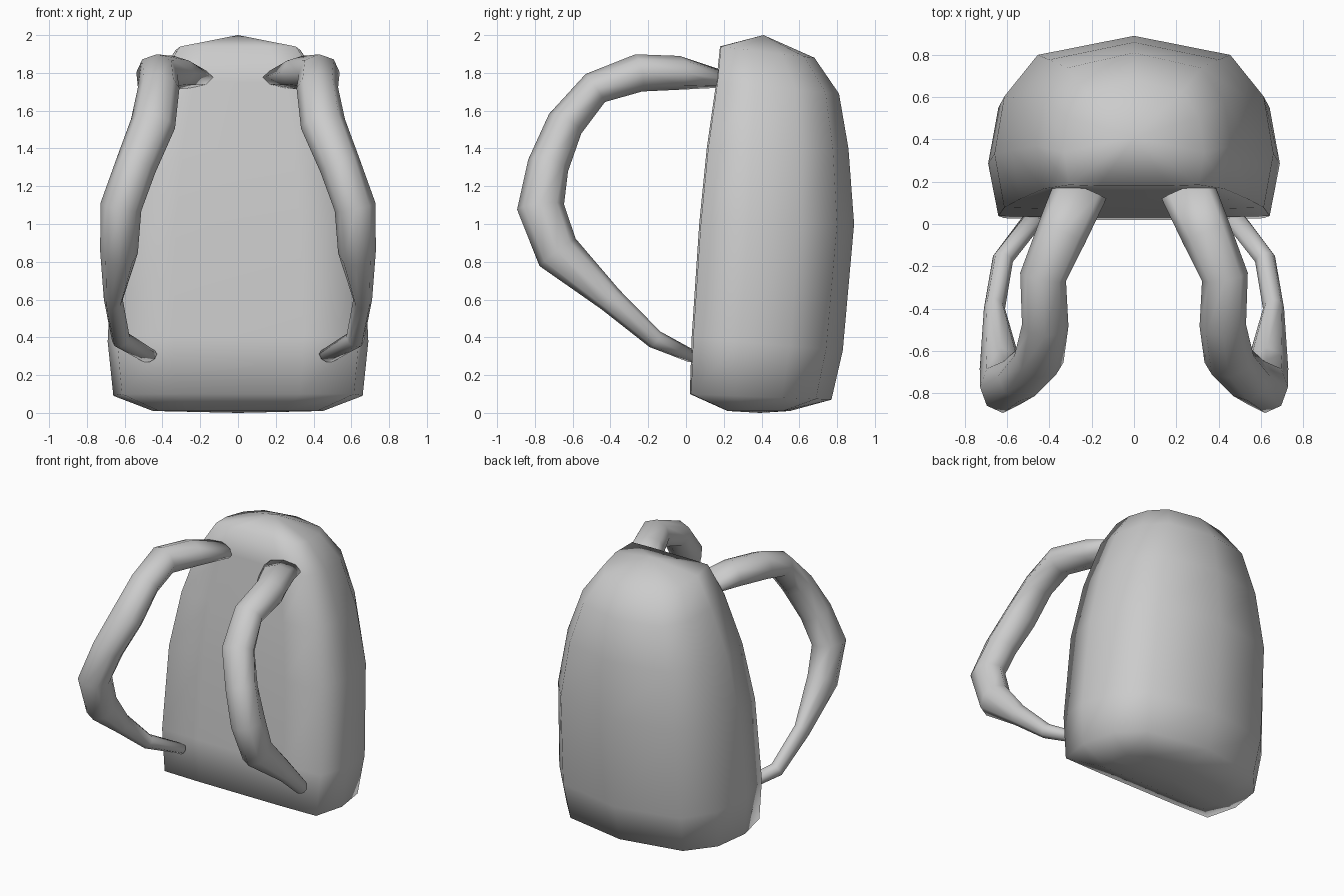
import bpy, bmesh, math
from mathutils import Vector

cube = bpy.data.objects.get("Cube")
if cube:
    bpy.data.objects.remove(cube)

grey = bpy.data.materials.new("plain grey")
grey.use_nodes = True
grey.diffuse_color = (0.6, 0.6, 0.6, 1)
grey.node_tree.nodes["Principled BSDF"].inputs["Base Color"].default_value = (0.6, 0.6, 0.6, 1)


def loft(name, rings, start=None, end=None):
    """Skin a list of closed rings; close the ends with a fan point or a flat cap."""
    bm = bmesh.new()
    loops = [[bm.verts.new(p) for p in ring] for ring in rings]
    n = len(loops[0])
    for a, b in zip(loops, loops[1:]):
        for i in range(n):
            j = (i + 1) % n
            bm.faces.new((a[i], a[j], b[j], b[i]))
    for loop, tip in ((loops[0], start), (loops[-1], end)):
        if tip is None:
            bm.faces.new(loop)
        else:
            v = bm.verts.new(tip)
            for i in range(n):
                bm.faces.new((loop[i], loop[(i + 1) % n], v))
    bmesh.ops.recalc_face_normals(bm, faces=bm.faces)
    for f in bm.faces:
        f.smooth = True
    mesh = bpy.data.meshes.new(name)
    bm.to_mesh(mesh)
    bm.free()
    mesh.materials.append(grey)
    obj = bpy.data.objects.new(name, mesh)
    bpy.context.scene.collection.objects.link(obj)
    return obj


# Bag body: flat against the wearer, rounded at the back
half = [(0, 0), (0.5, 0), (0.93, 0.01), (1, 0.32), (0.93, 0.65), (0.69, 0.89), (0, 1)]
section = half + [(-x, y) for x, y in reversed(half[1:-1])]
# front height, front y, back height, back y, half width
levels = [
    (0.01, 0.22, 0.01, 0.55, 0.45),
    (0.10, 0.02, 0.07, 0.77, 0.66),
    (0.40, 0.03, 0.33, 0.83, 0.69),
    (1.00, 0.07, 1.00, 0.89, 0.66),
    (1.40, 0.11, 1.40, 0.86, 0.58),
    (1.75, 0.16, 1.69, 0.81, 0.46),
    (1.94, 0.18, 1.88, 0.68, 0.33),
]
rings = [[(hw * x, yf + (yb - yf) * y, zf + (zb - zf) * y) for x, y in section]
         for zf, yf, zb, yb, hw in levels]
loft("bag_body", rings, (0, 0.39, 0), (0, 0.41, 2.0))

# Shoulder straps: x, y, z, half width, half thickness
path = [
    (0.25, 0.17, 1.77, 0.13, 0.05),
    (0.34, -0.04, 1.80, 0.12, 0.09),
    (0.43, -0.25, 1.80, 0.11, 0.10),
    (0.42, -0.48, 1.72, 0.11, 0.09),
    (0.45, -0.64, 1.53, 0.12, 0.10),
    (0.54, -0.73, 1.31, 0.11, 0.11),
    (0.62, -0.77, 1.09, 0.11, 0.125),
    (0.63, -0.68, 0.85, 0.10, 0.12),
    (0.66, -0.40, 0.60, 0.05, 0.07),
    (0.62, -0.165, 0.39, 0.05, 0.05),
    (0.47, 0.03, 0.30, 0.05, 0.035),
]


def strap(name, side):
    pts = [Vector((side * p[0], p[1], p[2])) for p in path]
    rings = []
    for i, (c, p) in enumerate(zip(pts, path)):
        t = (pts[min(i + 1, len(pts) - 1)] - pts[max(i - 1, 0)]).normalized()
        across = Vector((side, 0, 0))
        across = (across - t * across.dot(t)).normalized()
        out = t.cross(across)
        angles = [k * math.tau / 8 for k in range(8)]
        rings.append([c + across * p[3] * math.cos(a) + out * p[4] * math.sin(a) for a in angles])
    loft(name, rings)


strap("left_strap", 1)
strap("right_strap", -1)
